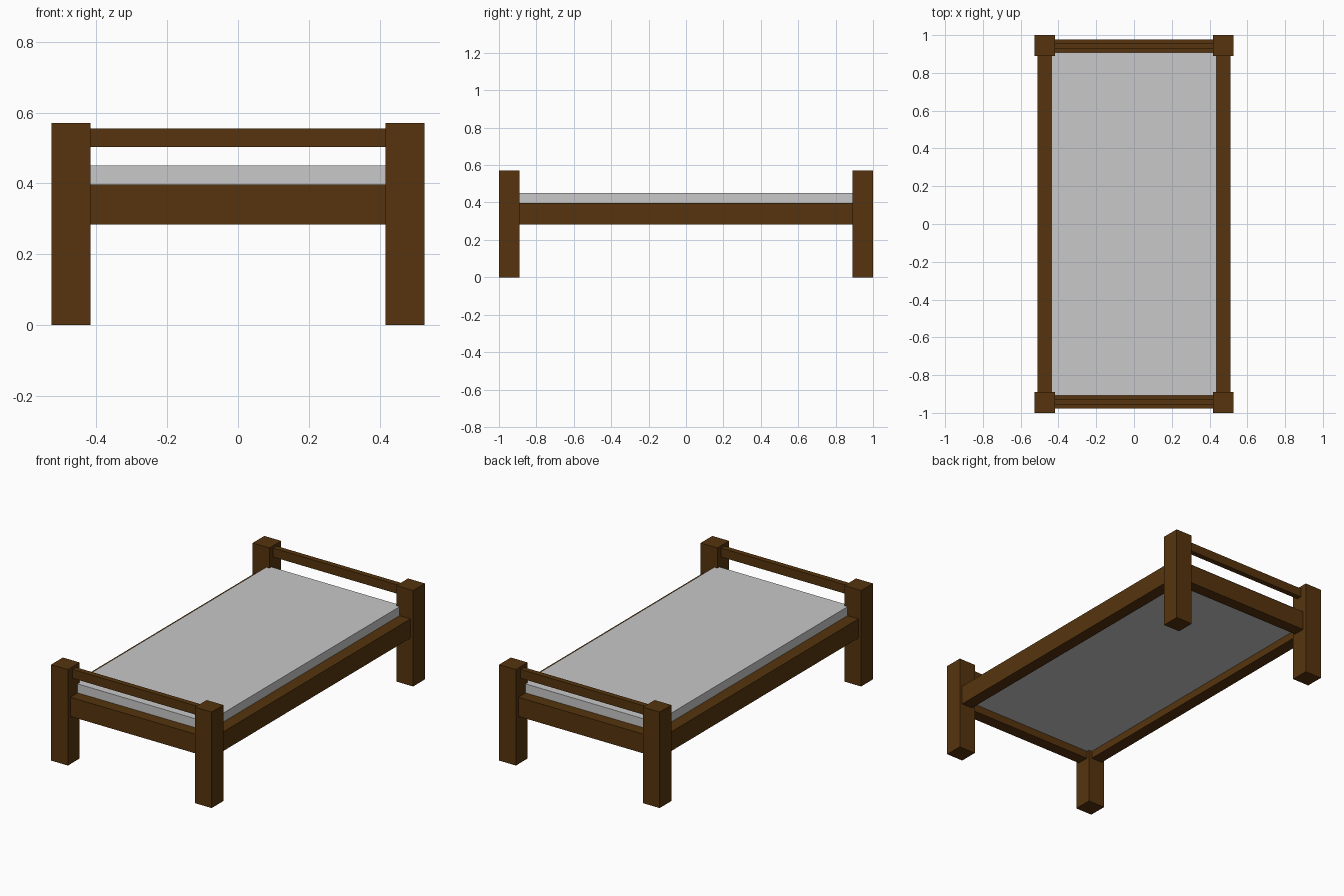
import bpy

if "Cube" in bpy.data.objects:
    bpy.data.objects.remove(bpy.data.objects["Cube"])


def material(name, rgb):
    m = bpy.data.materials.new(name)
    m.diffuse_color = (*rgb, 1)
    m.use_nodes = True
    m.node_tree.nodes["Principled BSDF"].inputs["Base Color"].default_value = m.diffuse_color
    return m


wood = material("dark brown wood", (0.093, 0.034, 0.004))
fabric = material("light grey fabric", (0.58, 0.58, 0.58))


def box(name, lo, hi, mat):
    """Box between two opposite corners."""
    bpy.ops.mesh.primitive_cube_add(size=1, location=[(a + b) / 2 for a, b in zip(lo, hi)])
    o = bpy.context.object
    o.name = name
    o.scale = [b - a for a, b in zip(lo, hi)]
    bpy.ops.object.transform_apply(location=False, rotation=False, scale=True)
    o.data.materials.append(mat)


def bar(name, centre, size, mat):
    box(name, [c - s / 2 for c, s in zip(centre, size)],
        [c + s / 2 for c, s in zip(centre, size)], mat)


PX, PY = 0.472, 0.945   # post centres

# Corner posts
for sx in (-1, 1):
    for sy in (-1, 1):
        bar("corner_post", (sx * PX, sy * PY, 0.285), (0.11, 0.11, 0.57), wood)

# Long side rails
for sx in (-1, 1):
    bar("side_rail", (sx * 0.474, 0, 0.34), (0.072, 1.79, 0.114), wood)

# Head and foot: deep lower rail and slim upper rail
for sy, end in ((-1, "foot"), (1, "head")):
    bar(end + "_lower_rail", (0, sy * 0.942, 0.34), (0.85, 0.07, 0.114), wood)
    bar(end + "_upper_rail", (0, sy * 0.942, 0.529), (0.85, 0.032, 0.053), wood)

# Mattress slab set inside the frame
box("mattress", (-0.438, -0.909, 0.328), (0.438, 0.909, 0.45), fabric)
